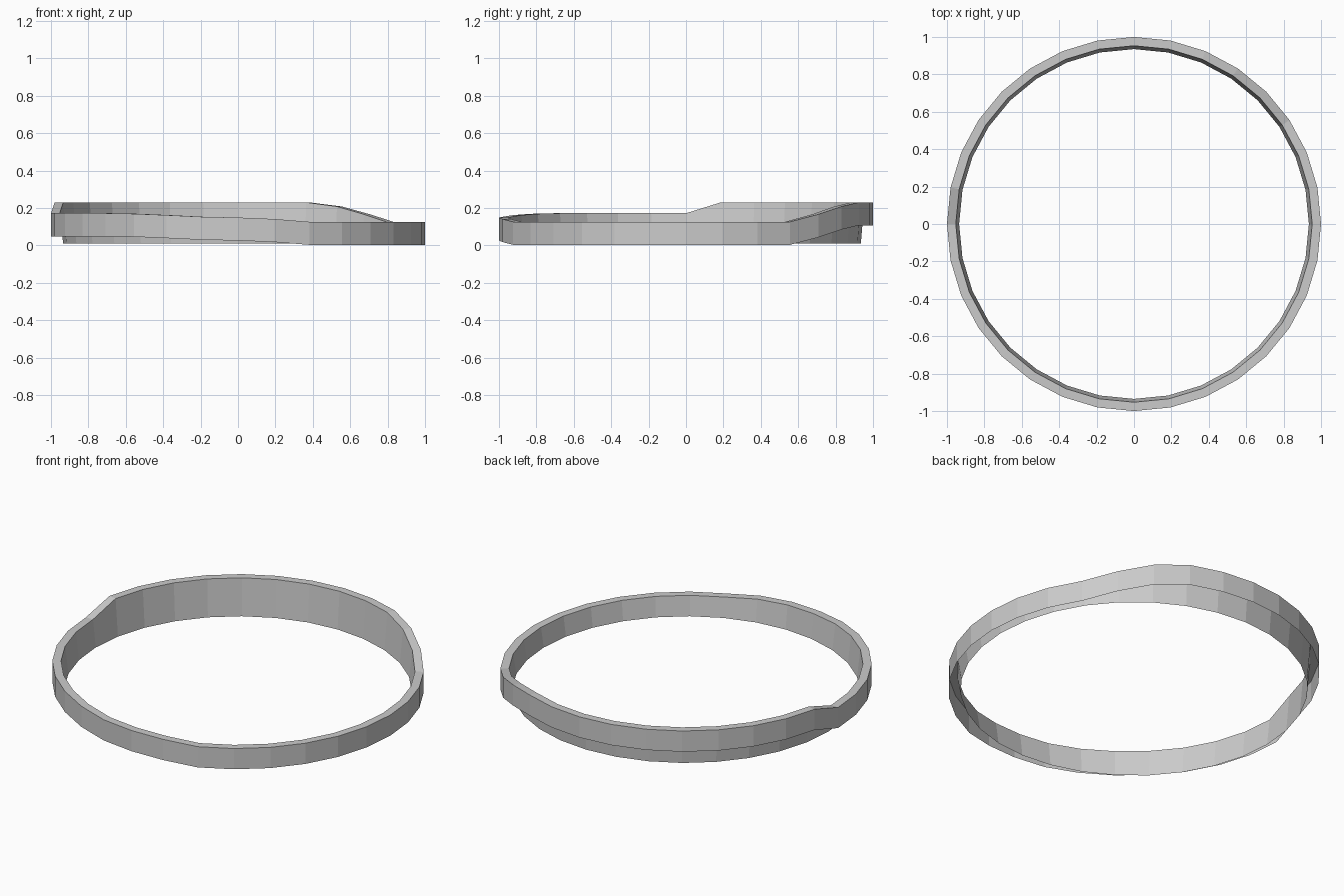
import bpy, bmesh
from math import cos, sin, radians

if "Cube" in bpy.data.objects:
    bpy.data.objects.remove(bpy.data.objects["Cube"])

SIDES = 32
BAND = 0.123        # height of the outer band
SKIRT_Z = 0.01      # lower rim of the inner wall

# Height of the band's lower rim around the ring: (angle, z)
KEYS = [(-67.5, 0.003), (33.75, 0.003), (45, 0.043), (56.25, 0.085), (67.5, 0.107),
        (168.75, 0.107), (180, 0.049), (225, 0.049), (236.25, 0.046),
        (247.5, 0.039), (258.75, 0.03), (270, 0.026), (281.25, 0.018), (292.5, 0.0)]


def rim_height(angle):
    for (a0, z0), (a1, z1) in zip(KEYS, KEYS[1:]):
        if a0 <= angle <= a1:
            return z0 + (z1 - z0) * (angle - a0) / (a1 - a0)
    return 0.0


# Open section: outer band, flat top, tapered inner wall
bm = bmesh.new()
sections = []
for i in range(SIDES):
    angle = -67.5 + i * 360 / SIDES
    z = rim_height(angle)
    c, s = cos(radians(angle)), sin(radians(angle))
    section = [(1.0, z), (1.0, z + BAND), (0.953, z + BAND), (0.935, SKIRT_Z)]
    sections.append([bm.verts.new((r * c, r * s, h)) for r, h in section])

for i in range(SIDES):
    a, b = sections[i], sections[(i + 1) % SIDES]
    for j in range(3):
        bm.faces.new((a[j], b[j], b[j + 1], a[j + 1]))

mesh = bpy.data.meshes.new("stepped_ring")
bm.to_mesh(mesh)
bm.free()
ring = bpy.data.objects.new("stepped_ring", mesh)
bpy.context.collection.objects.link(ring)
